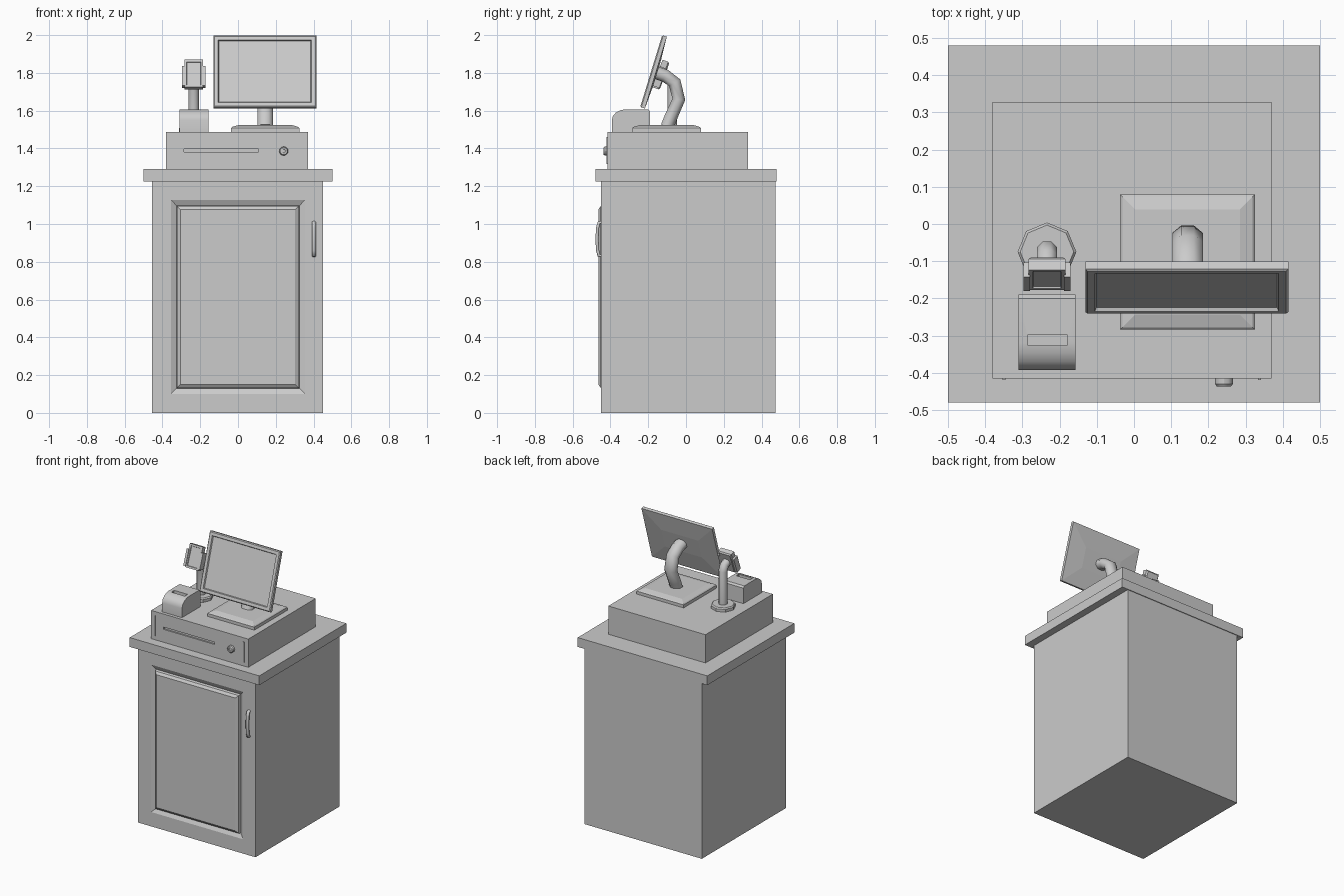
import bpy, bmesh, math
from mathutils import Matrix, Vector

if "Cube" in bpy.data.objects:
    bpy.data.objects.remove(bpy.data.objects["Cube"])


def loft(name, rings, smooth=None):
    """Skin a list of equal-length vertex rings and cap both ends."""
    bm = bmesh.new()
    loops = [[bm.verts.new(p) for p in r] for r in rings]
    n = len(loops[0])
    for a, b in zip(loops, loops[1:]):
        for i in range(n):
            j = (i + 1) % n
            bm.faces.new((a[i], a[j], b[j], b[i]))
    bm.faces.new(loops[0])
    bm.faces.new(loops[-1])
    bmesh.ops.recalc_face_normals(bm, faces=bm.faces)
    me = bpy.data.meshes.new(name)
    bm.to_mesh(me)
    bm.free()
    ob = bpy.data.objects.new(name, me)
    bpy.context.collection.objects.link(ob)
    if smooth:
        bpy.ops.object.select_all(action='DESELECT')
        ob.select_set(True)
        bpy.context.view_layer.objects.active = ob
        bpy.ops.object.shade_smooth_by_angle(angle=math.radians(smooth))
    return ob


def rect_z(x0, x1, y0, y1, z, i=0):
    return [(x0+i, y0+i, z), (x1-i, y0+i, z), (x1-i, y1-i, z), (x0+i, y1-i, z)]


def rect_y(x0, x1, z0, z1, y, i=0):
    return [(x0+i, y, z0+i), (x1-i, y, z0+i), (x1-i, y, z1-i), (x0+i, y, z1-i)]


def box(name, x0, x1, y0, y1, z0, z1):
    return loft(name, [rect_z(x0, x1, y0, y1, z0), rect_z(x0, x1, y0, y1, z1)])


def circle(n, r, centre, axis):
    """Ring around the z or y axis, first vertex at the +y / +z side."""
    out = []
    for k in range(n):
        a = 2 * math.pi * k / n
        u, v = r * math.sin(a), r * math.cos(a)
        out.append(Vector(centre) + Vector((u, v, 0) if axis == 'z' else (u, 0, v)))
    return out


def tube(name, x, path, rx, rt, n=8, smooth=60):
    """Elliptical tube along a (y, z) path in the plane at x."""
    pts = [Vector(p) for p in path]
    rings = []
    for i, p in enumerate(pts):
        t = (pts[min(i+1, len(pts)-1)] - pts[max(i-1, 0)]).normalized()
        nrm = Vector((t.y, -t.x))
        ring = []
        for k in range(n):
            a = 2 * math.pi * (k + 0.5) / n
            q = p + nrm * rt * math.cos(a)
            ring.append((x + rx * math.sin(a) / math.cos(math.pi / n), q.x, q.y))
        rings.append(ring)
    return loft(name, rings, smooth)


def cut(target, cutter):
    m = target.modifiers.new('recess', 'BOOLEAN')
    m.operation = 'DIFFERENCE'
    m.object = cutter
    cutter.hide_render = True
    cutter.hide_set(True)


def tilt(ob, centre, degrees):
    ob.data.transform(Matrix.Translation(centre) @ Matrix.Rotation(math.radians(-degrees), 4, 'X'))


# Cabinet, counter top and panelled door
box('cabinet', -0.455, 0.45, -0.43, 0.475, 0, 1.225)
box('counter_top', -0.5, 0.5, -0.48, 0.48, 1.225, 1.29)
D = (-0.455, 0.45, 0, 1.225)
loft('door', [rect_y(*D, -0.43), rect_y(*D, -0.45),
              rect_y(-0.355, 0.355, 0.10, 1.128, -0.45),
              rect_y(-0.326, 0.326, 0.129, 1.098, -0.435),
              rect_y(-0.322, 0.322, 0.133, 1.094, -0.452),
              rect_y(-0.305, 0.303, 0.15, 1.077, -0.464)])
tube('door_handle', 0.402, [(-0.445, 0.832), (-0.461, 0.834), (-0.468, 0.86), (-0.471, 0.92),
                            (-0.468, 0.98), (-0.461, 1.006), (-0.445, 1.008)], 0.011, 0.009)

# Cash drawer with slot, edge ribs and lock
drawer = box('cash_drawer', -0.38, 0.37, -0.415, 0.328, 1.29, 1.487)
cut(drawer, box('drawer_slot_cutter', -0.285, 0.108, -0.43, -0.405, 1.38, 1.396))
for side, x in (('left', -0.35), ('right', 0.337)):
    box('drawer_rib_' + side, x - 0.004, x + 0.004, -0.42, -0.41, 1.318, 1.46)
loft('drawer_lock', [circle(12, r, (0.242, y, 1.386), 'y') for r, y in
                     ((0.024, -0.41), (0.024, -0.43), (0.019, -0.437), (0.01, -0.437), (0.009, -0.43))], 30)

# Monitor base, curved arm and tilted screen
B = (-0.037, 0.325, -0.284, 0.079)
loft('monitor_base', [rect_z(*B, 1.485), rect_z(*B, 1.508), rect_z(*B, 1.514, 0.006),
                      rect_z(*B, 1.524, 0.04)])
tube('monitor_arm', 0.144, [(-0.10, 1.515), (-0.078, 1.57), (-0.038, 1.66), (-0.06, 1.748),
                            (-0.11, 1.785), (-0.17, 1.805)], 0.041, 0.037)
M = (-0.273, 0.273, -0.199, 0.199)
screen = loft('monitor', [rect_y(*M, 0.018, 0.13), rect_y(*M, 0.011), rect_y(*M, -0.009),
                          rect_y(*M, -0.015, 0.006), rect_y(*M, -0.015, 0.026),
                          rect_y(*M, -0.006, 0.030)])
tilt(screen, (0.142, -0.17, 1.805), 17)

# Receipt printer: side profile pulled across x, with paper slot
profile = [(-0.19, 1.485), (-0.393, 1.485), (-0.393, 1.55), (-0.387, 1.573), (-0.37, 1.591),
           (-0.345, 1.603), (-0.32, 1.607), (-0.20, 1.607), (-0.19, 1.595)]
printer = loft('receipt_printer', [[(x, y, z) for y, z in profile] for x in (-0.31, -0.157)], 30)
cut(printer, box('paper_slot_cutter', -0.285, -0.18, -0.327, -0.297, 1.585, 1.65))

# Card reader: octagonal foot, bent pole, tilted head with side grips
loft('reader_foot', [circle(8, r, (-0.234, -0.075, z), 'z') for r, z in
                     ((0.079, 1.485), (0.079, 1.506), (0.072, 1.514))])
tube('reader_pole', -0.234, [(-0.073, 1.51), (-0.073, 1.74), (-0.088, 1.775), (-0.13, 1.795)],
     0.027, 0.028)
H = (-0.05, 0.05, -0.0775, 0.0775)
head = loft('reader_head', [rect_y(*H, 0.02, 0.008), rect_y(*H, 0.012), rect_y(*H, -0.02),
                            rect_y(*H, -0.02, 0.012), rect_y(*H, -0.015, 0.014)])
tilt(head, (-0.234, -0.132, 1.79), 20)
for side, s in (('left', -1), ('right', 1)):
    xs = sorted((s * 0.046, s * 0.063))
    grip = box('reader_grip_' + side, *xs, -0.027, 0.014, -0.065, 0.045)
    tilt(grip, (-0.234, -0.132, 1.785), 20)
